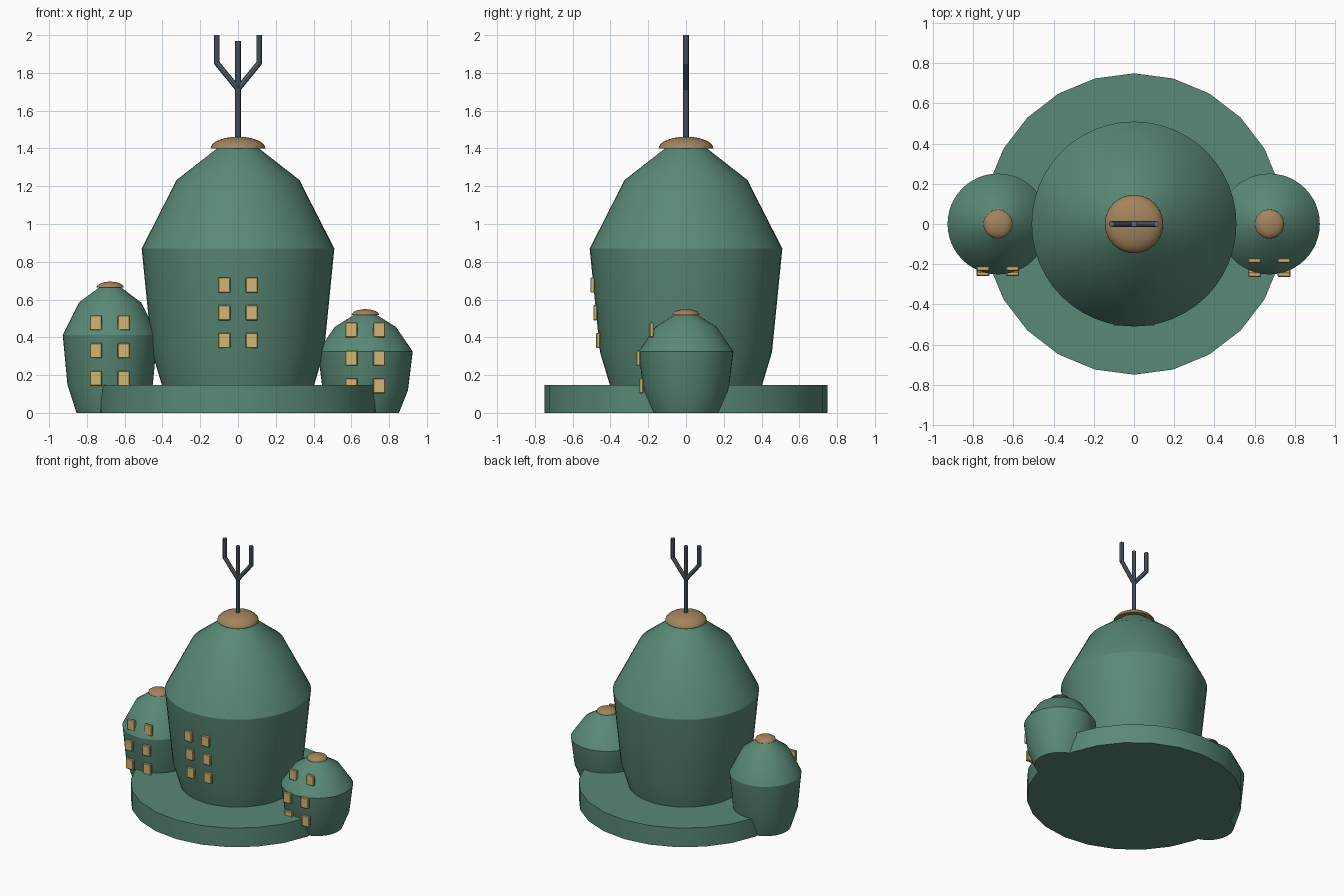
import bpy, bmesh, math
from mathutils import Vector

if "Cube" in bpy.data.objects:
    bpy.data.objects.remove(bpy.data.objects["Cube"])


def material(name, rgb):
    m = bpy.data.materials.new(name)
    m.diffuse_color = (*rgb, 1)
    m.use_nodes = True
    m.node_tree.nodes["Principled BSDF"].inputs["Base Color"].default_value = m.diffuse_color
    return m


GREEN = material("sea_green", (0.10, 0.25, 0.18))
BRONZE = material("bronze", (0.37, 0.23, 0.11))
YELLOW = material("window_yellow", (0.64, 0.47, 0.18))
STEEL = material("steel_grey", (0.10, 0.14, 0.18))


def finish(name, bm, mat, loc=(0, 0, 0), smooth=True):
    bmesh.ops.recalc_face_normals(bm, faces=bm.faces)
    me = bpy.data.meshes.new(name)
    bm.to_mesh(me)
    bm.free()
    ob = bpy.data.objects.new(name, me)
    ob.location = loc
    me.materials.append(mat)
    bpy.context.collection.objects.link(ob)
    if smooth:
        bpy.ops.object.select_all(action='DESELECT')
        bpy.context.view_layer.objects.active = ob
        ob.select_set(True)
        bpy.ops.object.shade_smooth_by_angle(angle=math.radians(30))
    return ob


def lathe(name, profile, mat, loc=(0, 0, 0), sides=48, smooth=True):
    """Closed turned shape from (radius, height) pairs."""
    bm = bmesh.new()
    rings = []
    for r, z in profile:
        rings.append([bm.verts.new((r * math.cos(i * math.tau / sides),
                                    r * math.sin(i * math.tau / sides), z))
                      for i in range(sides)])
    for a, b in zip(rings, rings[1:]):
        for i in range(sides):
            j = (i + 1) % sides
            bm.faces.new((a[i], a[j], b[j], b[i]))
    bm.faces.new(rings[0])
    bm.faces.new(rings[-1])
    return finish(name, bm, mat, loc, smooth)


def cap(name, x, z, r, h):
    """Flattened dome."""
    prof = [(r * math.cos(a), h * math.sin(a))
            for a in (math.radians(d) for d in (0, 12, 25, 38, 50, 62, 74, 85))]
    lathe(name, prof, BRONZE, (x, 0, z), 32)


def rod(name, p, q, r=0.015, sides=8):
    p, q = Vector(p), Vector(q)
    d = q - p
    bm = bmesh.new()
    bmesh.ops.create_cone(bm, cap_ends=True, segments=sides, radius1=r,
                          radius2=r, depth=d.length)
    bm.transform(d.to_track_quat('Z', 'Y').to_matrix().to_4x4())
    finish(name, bm, STEEL, (p + q) / 2)


def window(name, x, y, z):
    bm = bmesh.new()
    bmesh.ops.create_cube(bm, size=1)
    bmesh.ops.scale(bm, vec=(0.064, 0.022, 0.08), verts=bm.verts)
    bmesh.ops.bevel(bm, geom=bm.edges[:], offset=0.004, segments=1,
                    affect='EDGES')
    finish(name, bm, YELLOW, (x, y, z), False)


# round plinth
lathe("base_disc", [(0.75, 0), (0.75, 0.147)], GREEN, sides=24)

# name, x, body profile, cap (z, radius, height), window columns, (y, z) rows
TOWERS = [
    ("main", 0,
     [(0.36, 0.005), (0.455, 0.32), (0.51, 0.87), (0.325, 1.233), (0.105, 1.405)],
     (1.40, 0.145, 0.062), (-0.073, 0.073),
     [(-0.495, 0.677), (-0.480, 0.53), (-0.465, 0.383)]),
    ("left", -0.677,
     [(0.178, 0), (0.226, 0.15), (0.251, 0.413), (0.164, 0.585), (0.05, 0.67)],
     (0.663, 0.072, 0.032), (-0.752, -0.605),
     [(-0.222, 0.478), (-0.248, 0.33), (-0.236, 0.183)]),
    ("right", 0.674,
     [(0.178, 0), (0.226, 0.12), (0.251, 0.325), (0.162, 0.455), (0.05, 0.525)],
     (0.519, 0.072, 0.03), (0.60, 0.747),
     [(-0.182, 0.44), (-0.252, 0.29), (-0.236, 0.143)]),
]
for name, x, prof, (cz, cr, ch), columns, rows in TOWERS:
    lathe(name + "_tower", prof, GREEN, (x, 0, 0))
    cap(name + "_cap", x, cz, cr, ch)
    for y, z in rows:
        for wx in columns:
            window(name + "_window", wx, y, z)

# three-pronged mast
rod("mast", (0, 0, 1.40), (0, 0, 1.97))
for s in (-1, 1):
    rod("prong_arm", (0, 0, 1.715), (s * 0.112, 0, 1.852))
    rod("prong_tip", (s * 0.112, 0, 1.845), (s * 0.112, 0, 2.0))
